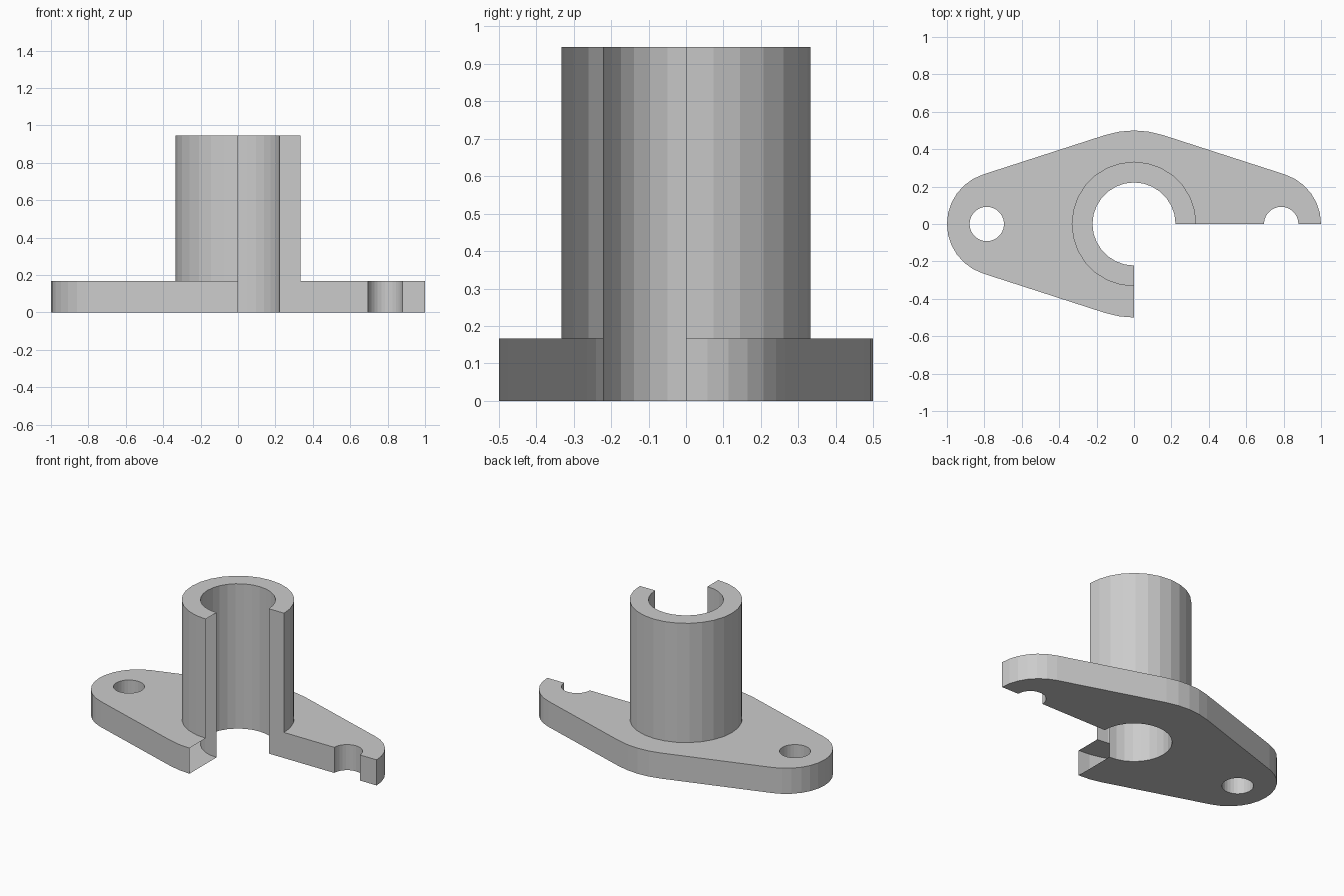
import bpy, bmesh
from math import acos, cos, sin, pi

if "Cube" in bpy.data.objects:
    bpy.data.objects.remove(bpy.data.objects["Cube"])

PLATE_H, TOTAL_H = 0.167, 0.945
HUB_R, SLEEVE_R, BORE_R = 0.5, 0.333, 0.222
END_X, END_R = 0.722, 0.278
HOLE_X, HOLE_R = 0.787, 0.092
SIDES = 28


def arc(cx, r, a0, a1, steps):
    return [(cx + r * cos(a0 + (a1 - a0) * i / steps), r * sin(a0 + (a1 - a0) * i / steps))
            for i in range(steps + 1)]


def prism(name, outline, z0, z1):
    """Extrude a closed outline from z0 to z1."""
    bm = bmesh.new()
    base = bm.faces.new([bm.verts.new((x, y, z0)) for x, y in outline])
    top = bmesh.ops.extrude_face_region(bm, geom=[base])["geom"]
    bmesh.ops.translate(bm, vec=(0, 0, z1 - z0),
                        verts=[v for v in top if isinstance(v, bmesh.types.BMVert)])
    bmesh.ops.recalc_face_normals(bm, faces=bm.faces)
    mesh = bpy.data.meshes.new(name)
    bm.to_mesh(mesh)
    bm.free()
    obj = bpy.data.objects.new(name, mesh)
    bpy.context.collection.objects.link(obj)
    return obj


def cylinder(name, cx, r, z0, z1):
    return prism(name, arc(cx, r, 0, 2 * pi, SIDES)[:-1], z0, z1)


def combine(target, tool, operation):
    mod = target.modifiers.new(tool.name, 'BOOLEAN')
    mod.operation, mod.object, mod.solver = operation, tool, 'EXACT'
    bpy.context.view_layer.objects.active = target
    bpy.ops.object.modifier_apply(modifier=mod.name)
    bpy.data.objects.remove(tool, do_unlink=True)


# Flange plate: four arcs joined by tangent lines
a = acos((HUB_R - END_R) / END_X)
outline = (arc(END_X, END_R, -a, a, 12) + arc(0, HUB_R, a, pi - a, 4)
           + arc(-END_X, END_R, pi - a, pi + a, 12) + arc(0, HUB_R, pi + a, 2 * pi - a, 4))
flange = prism("flanged_sleeve", outline, 0, PLATE_H)

# Upright sleeve
combine(flange, cylinder("sleeve", 0, SLEEVE_R, 0.05, TOTAL_H), 'UNION')

# Bore and the two bolt holes
combine(flange, cylinder("bore", 0, BORE_R, -0.1, 1.1), 'DIFFERENCE')
for side in (-1, 1):
    combine(flange, cylinder("bolt_hole", side * HOLE_X, HOLE_R, -0.1, 0.4), 'DIFFERENCE')

# Quarter section removed at the front right
quarter = prism("quarter_cut", [(0, 0), (0, -1), (1.2, -1), (1.2, 0)], -0.2, 1.2)
combine(flange, quarter, 'DIFFERENCE')
